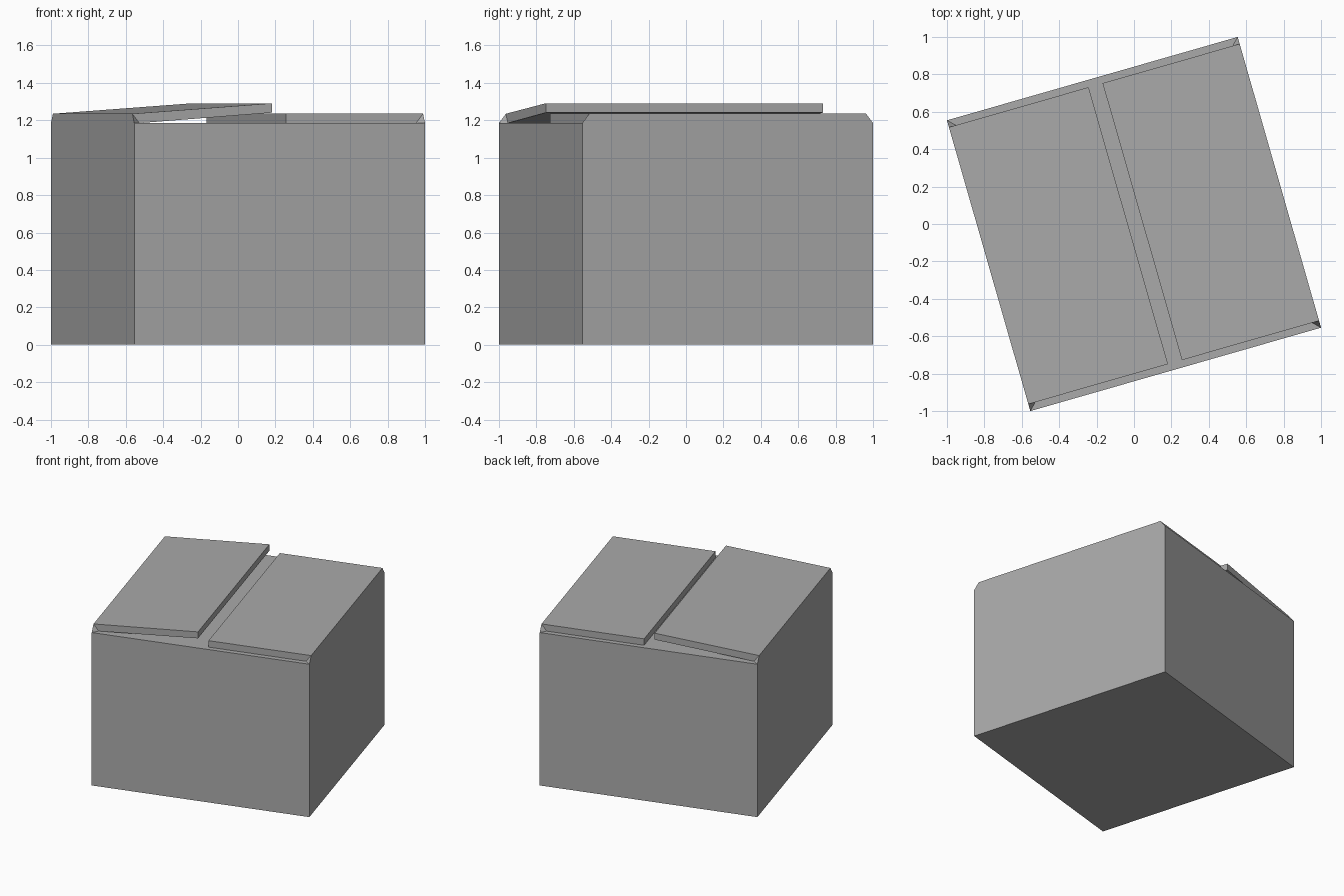
import bpy, bmesh
from math import radians
from mathutils import Matrix

old = bpy.data.objects.get("Cube")
if old:
    bpy.data.objects.remove(old, do_unlink=True)

HALF = 0.8085      # half the box width
INSET = 0.77       # half the flap width
RIM = 1.185        # height of the box body
THICK = 0.05       # flap thickness
TURN = Matrix.Rotation(radians(16), 4, "Z")

grey = bpy.data.materials.new("card_grey")
grey.use_nodes = True
colour = (0.4, 0.4, 0.4, 1)
grey.diffuse_color = colour
grey.node_tree.nodes["Principled BSDF"].inputs["Base Color"].default_value = colour


def finish(name, bm):
    bmesh.ops.recalc_face_normals(bm, faces=bm.faces)
    bm.transform(TURN)
    mesh = bpy.data.meshes.new(name)
    bm.to_mesh(mesh)
    bm.free()
    mesh.materials.append(grey)
    obj = bpy.data.objects.new(name, mesh)
    bpy.context.collection.objects.link(obj)


def flap(name, side, inner, lift):
    """Lid flap hinged on one side wall, with tapered corners at the fold."""
    bm = bmesh.new()
    top = RIM + THICK
    # corner, fold, underside start, free top edge, free bottom edge
    profile = [(HALF, HALF, RIM), (HALF, INSET, top), (INSET, INSET, RIM),
               (inner, INSET, top + lift), (inner, INSET, RIM + lift)]
    near, far = [[bm.verts.new((side * u, s * v, z)) for u, v, z in profile]
                 for s in (-1, 1)]
    for i, j in ((0, 1), (1, 3), (3, 4), (4, 2), (2, 0)):
        bm.faces.new((near[i], near[j], far[j], far[i]))
    for end in (near, far):
        bm.faces.new((end[0], end[1], end[2]))
        bm.faces.new((end[1], end[3], end[4], end[2]))
    finish(name, bm)


# Closed box body
bm = bmesh.new()
bmesh.ops.create_cube(bm, size=1)
bmesh.ops.scale(bm, vec=(2 * HALF, 2 * HALF, RIM), verts=bm.verts)
bmesh.ops.translate(bm, vec=(0, 0, RIM / 2), verts=bm.verts)
finish("box_body", bm)

# One flap lies flat, the other is slightly raised
flap("flat_flap", 1, 0.046, 0)
flap("raised_flap", -1, 0.032, 0.056)
